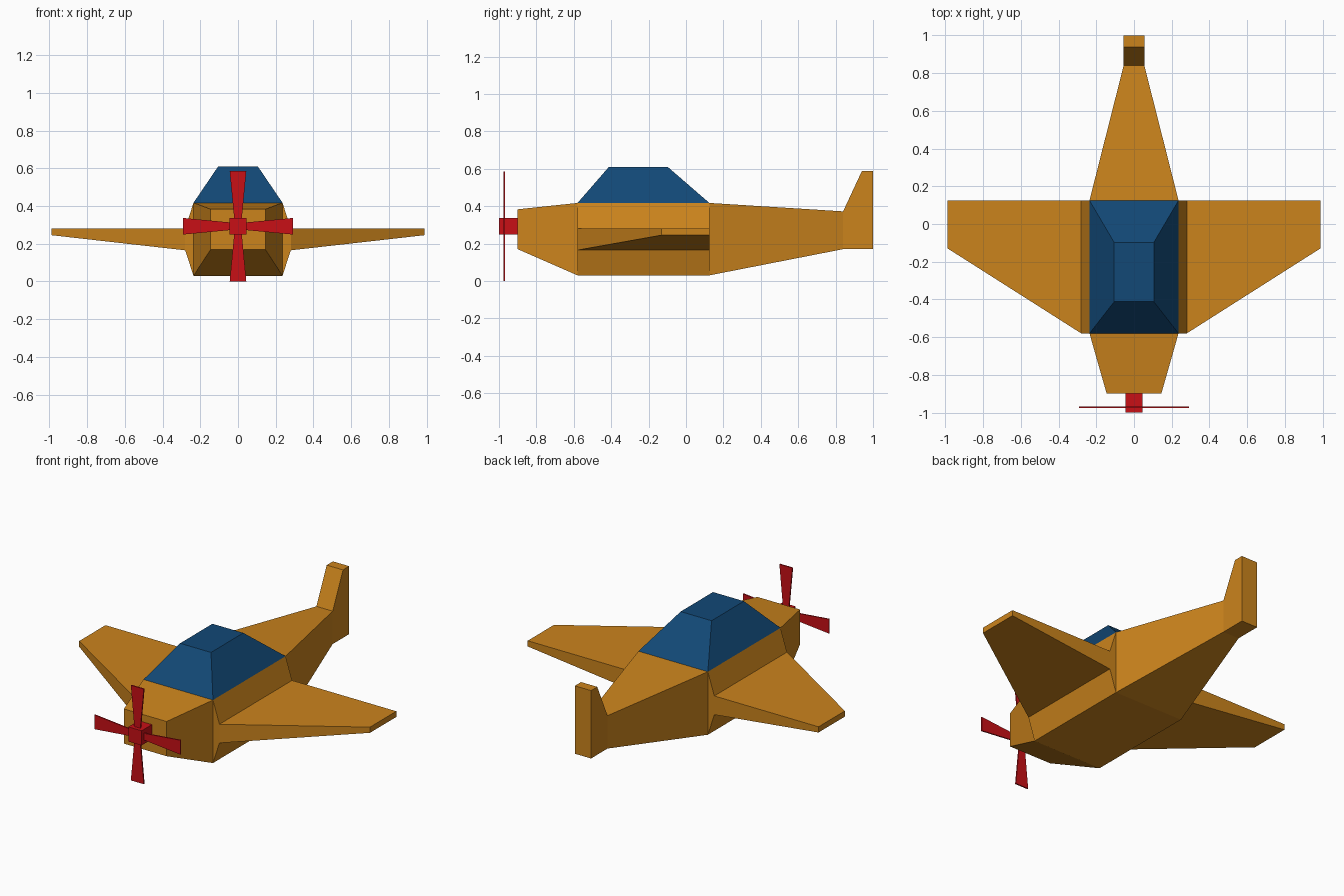
import bpy, bmesh
from math import pi
from mathutils import Matrix, Vector

if "Cube" in bpy.data.objects:
    bpy.data.objects.remove(bpy.data.objects["Cube"])


def material(name, color):
    m = bpy.data.materials.new(name)
    m.diffuse_color = (*color, 1)
    m.use_nodes = True
    m.node_tree.nodes["Principled BSDF"].inputs["Base Color"].default_value = m.diffuse_color
    return m


def finish(bm, name, mat):
    bmesh.ops.recalc_face_normals(bm, faces=bm.faces)
    mesh = bpy.data.meshes.new(name)
    bm.to_mesh(mesh)
    bm.free()
    mesh.materials.append(mat)
    obj = bpy.data.objects.new(name, mesh)
    bpy.context.collection.objects.link(obj)
    return obj


def fit(verts, *ranges):
    """Move the corners to new (low, high) limits on x, y and z."""
    mid = sum((v.co for v in verts), Vector()) / len(verts)
    for v in verts:
        v.co = [r[v.co[i] > mid[i]] for i, r in enumerate(ranges)]


def block(*ranges):
    bm = bmesh.new()
    fit(bmesh.ops.create_cube(bm, size=1)["verts"], *ranges)
    bm.normal_update()
    return bm


def side(bm, direction):
    return max(bm.faces, key=lambda f: f.normal.dot(Vector(direction)))


def extrude(bm, face, *ranges):
    new = bmesh.ops.extrude_discrete_faces(bm, faces=[face])["faces"][0]
    fit(new.verts, *ranges)
    return new


def pm(v):
    return (-v, v)


orange = material("orange paint", (0.60, 0.23, 0.012))
blue = material("blue glass", (0.006, 0.065, 0.18))
red = material("red paint", (0.58, 0.005, 0.008))

CHORD = (-0.58, 0.125)
HUB_Z = 0.2925

# Fuselage grown out of its middle block
body = block(pm(0.236), CHORD, (0.03, 0.417))
front, back, left, right, top = (side(body, d) for d in (
    (0, -1, 0), (0, 1, 0), (-1, 0, 0), (1, 0, 0), (0, 0, 1)))
extrude(body, front, pm(0.145), (-0.90, -0.90), (0.17, 0.383))

# Tail and upright fin
tail = extrude(body, back, pm(0.055), (0.84, 0.84), (0.17, 0.372))
tail = extrude(body, tail, pm(0.055), (1.0, 1.0), (0.17, 0.372))
tail_top = max((f for e in tail.edges for f in e.link_faces),
               key=lambda f: f.calc_center_median().z)
extrude(body, tail_top, pm(0.055), (0.94, 1.0), (0.587, 0.587))

# Wing roots and tapered wings
for face, s in ((left, -1), (right, 1)):
    root = extrude(body, face, (s * 0.28,) * 2, CHORD, (0.165, 0.28))
    extrude(body, root, (s * 0.988,) * 2, (-0.13, 0.125), (0.245, 0.28))

# Opening under the canopy
bmesh.ops.delete(body, geom=[top], context="FACES_ONLY")
finish(body, "fuselage_and_wings", orange)

# Canopy, open underneath
canopy = block(pm(0.236), CHORD, (0.417, 0.61))
fit(side(canopy, (0, 0, 1)).verts, pm(0.105), (-0.412, -0.098), (0.61, 0.61))
bmesh.ops.delete(canopy, geom=[side(canopy, (0, 0, -1))], context="FACES_ONLY")
finish(canopy, "canopy", blue)

# Propeller hub
finish(block(pm(0.045), (-1.0, -0.90), (HUB_Z - 0.045, HUB_Z + 0.045)),
       "propeller_hub", red)

# Four thin blades, flared at the tips
for i in range(4):
    blade = block(pm(0.02), (-0.977, -0.969), (0.04, 0.292))
    fit(side(blade, (0, 0, 1)).verts, pm(0.044), (-0.977, -0.969), (0.292, 0.292))
    turn = Matrix.Translation((0, 0, HUB_Z)) @ Matrix.Rotation(i * pi / 2, 4, "Y")
    blade.transform(turn)
    finish(blade, f"propeller_blade_{i + 1}", red)
